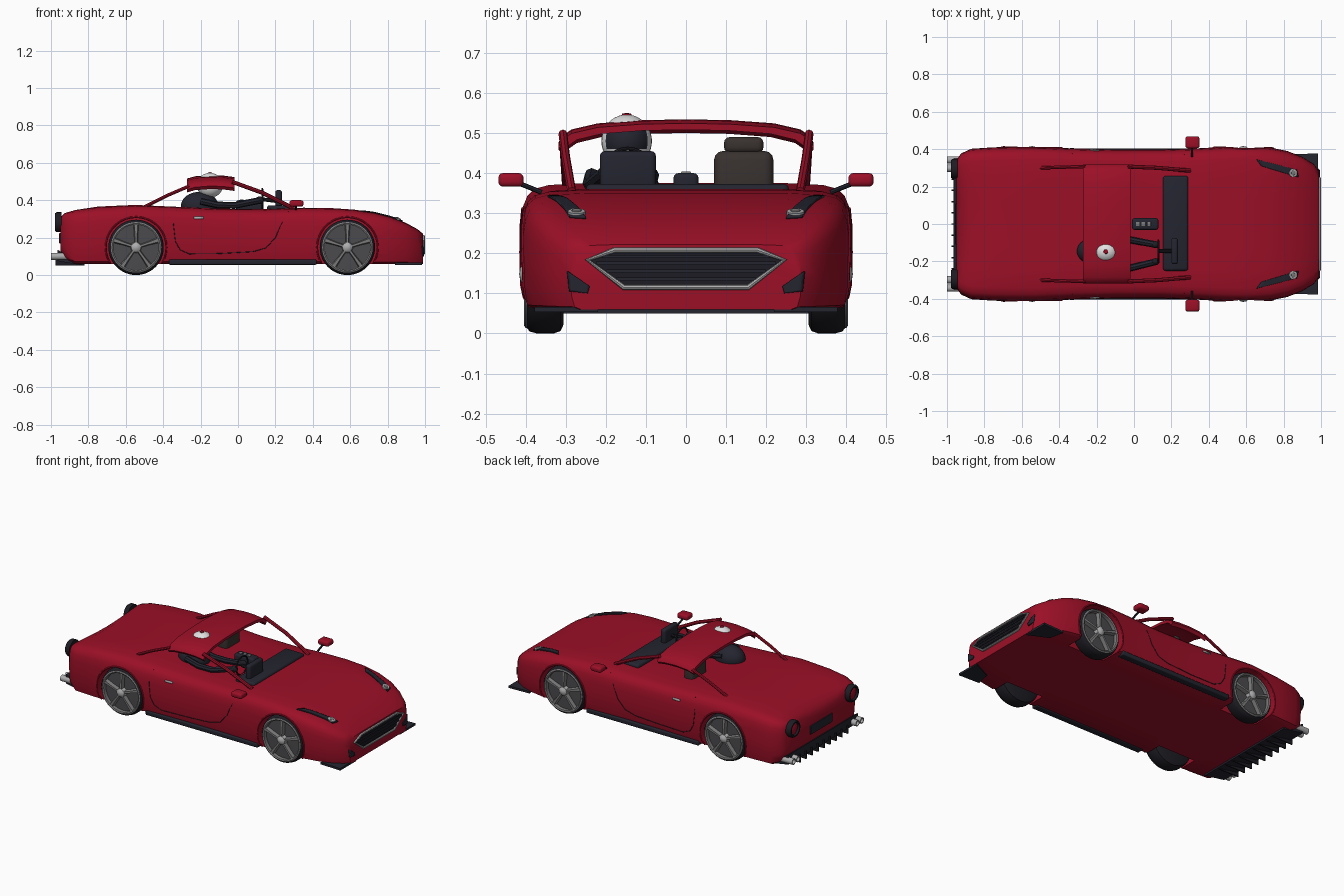
import bpy, bmesh, math
from mathutils import Vector as V
from mathutils.bvhtree import BVHTree

if "Cube" in bpy.data.objects:
    bpy.data.objects.remove(bpy.data.objects["Cube"])


def material(name, *rgb):
    m = bpy.data.materials.new(name)
    m.use_nodes = True
    m.diffuse_color = (*rgb, 1)
    m.node_tree.nodes["Principled BSDF"].inputs["Base Color"].default_value = (*rgb, 1)
    return m


red = material("deep red paint", .33, .005, .02)
dark = material("dark trim", .017, .018, .028)
black = material("tyre rubber", .012, .012, .017)
brown = material("brown leather", .04, .031, .028)
gunmetal = material("dark metal", .07, .07, .075)
grey = material("wheel metal", .2, .2, .205)
chrome = material("bright metal", .42, .42, .43)
white = material("white helmet", .75, .75, .75)


def make(name, bm, *mats):
    """Turn a bmesh into a shaded object."""
    bmesh.ops.recalc_face_normals(bm, faces=bm.faces)
    me = bpy.data.meshes.new(name)
    bm.to_mesh(me)
    bm.free()
    ob = bpy.data.objects.new(name, me)
    bpy.context.collection.objects.link(ob)
    for m in mats:
        me.materials.append(m)
    shade(ob)
    return ob


def shade(ob):
    bpy.ops.object.select_all(action='DESELECT')
    ob.select_set(True)
    bpy.context.view_layer.objects.active = ob
    bpy.ops.object.shade_smooth_by_angle(angle=math.radians(38))


def loft(bm, rings):
    """Skin closed rings of points and cap both ends."""
    rows = [[bm.verts.new(p) for p in ring] for ring in rings]
    n = len(rows[0])
    for a, b in zip(rows, rows[1:]):
        for i in range(n):
            j = (i + 1) % n
            bm.faces.new((a[i], a[j], b[j], b[i]))
    bm.faces.new(rows[0])
    bm.faces.new(rows[-1])


def lathe(name, profile, origin, axis, mat, n=40):
    """Revolve (radius, distance) pairs around an axis."""
    q = V(axis).to_track_quat('Z', 'Y')
    bm = bmesh.new()
    loft(bm, [[V(origin) + q @ V((r * math.cos(math.tau * i / n), r * math.sin(math.tau * i / n), d))
               for i in range(n)] for r, d in profile])
    return make(name, bm, mat)


def box(name, x, y, z, mat, bevel=0.0):
    """Box given as min/max pairs, with optional rounded edges."""
    bm = bmesh.new()
    bmesh.ops.create_cube(bm, size=1)
    for v in bm.verts:
        v.co = V([(lo + hi) / 2 + c * (hi - lo) for c, (lo, hi) in zip(v.co, (x, y, z))])
    if bevel:
        bmesh.ops.bevel(bm, geom=bm.edges[:], offset=bevel, segments=3, profile=.5, affect='EDGES')
    return make(name, bm, mat)


def tube(name, points, radius, mat, closed=False):
    cu = bpy.data.curves.new(name, 'CURVE')
    cu.dimensions = '3D'
    cu.bevel_depth, cu.bevel_resolution, cu.use_fill_caps = radius, 2, True
    sp = cu.splines.new('POLY')
    sp.points.add(len(points) - 1)
    for sp_pt, p in zip(sp.points, points):
        sp_pt.co = (*p, 1)
    sp.use_cyclic_u = closed
    cu.materials.append(mat)
    ob = bpy.data.objects.new(name, cu)
    bpy.context.collection.objects.link(ob)
    bpy.ops.object.select_all(action='DESELECT')
    ob.select_set(True)
    bpy.context.view_layer.objects.active = ob
    bpy.ops.object.convert(target='MESH')
    shade(bpy.context.object)


def ellipsoid(name, centre, size, mats):
    bm = bmesh.new()
    bmesh.ops.create_uvsphere(bm, u_segments=32, v_segments=20, radius=1)
    for v in bm.verts:
        v.co = V([c + a * b for c, a, b in zip(centre, v.co, size)])
    return make(name, bm, *mats)


# Body: lofted sections of x, half width, floor, top and centre dip
sections = [(-.95, .34, .13, .325, .05), (-.925, .375, .09, .345, .03), (-.87, .4, .06, .354, .01),
            (-.75, .408, .06, .366, 0), (-.55, .412, .06, .375, 0), (-.35, .403, .06, .366, 0),
            (-.1, .396, .06, .355, 0), (.15, .396, .06, .353, 0), (.35, .403, .06, .36, 0),
            (.5, .411, .06, .358, 0), (.62, .412, .06, .35, 0), (.73, .406, .06, .334, 0),
            (.82, .388, .06, .311, 0), (.9, .357, .06, .278, 0), (.96, .32, .06, .245, 0),
            (.988, .285, .06, .222, 0)]
outline = [(.5, 0), (.92, 0), (.975, .04), (1, .2), (1.005, .45), (1, .68), (.985, .82),
           (.96, .9), (.915, .955), (.83, .985), (.6, 1), (.3, 1)]
rings = []
for x, w, lo, hi, dip in sections:
    half = [(u * w, lo + (hi - lo) * t - (dip * (1 - u * u) if t > .5 and u < 1 else 0)) for u, t in outline]
    rings.append([V((x, y, z)) for y, z in half] + [V((x, 0, hi - dip))]
                 + [V((x, -y, z)) for y, z in reversed(half)])
bm = bmesh.new()
loft(bm, rings)
skin = BVHTree.FromBMesh(bm)
body = make("body", bm, red)


def drop(p, d, lift=.003):
    """Project a point onto the body along d."""
    d = V(d)
    hit = skin.ray_cast(V(p) - 2 * d, d)[0]
    return (hit if hit else V(p)) - d * lift


def plate(name, corners, d, mat, n=8):
    """Thin plate following the body inside four corners."""
    a, b, c, e = map(V, corners)
    bm = bmesh.new()
    g = [[bm.verts.new(drop(a.lerp(b, i / n).lerp(e.lerp(c, i / n), j / n), d)) for j in range(n + 1)]
         for i in range(n + 1)]
    for i in range(n):
        for j in range(n):
            bm.faces.new((g[i][j], g[i + 1][j], g[i + 1][j + 1], g[i][j + 1]))
    ob = make(name, bm, mat)
    mod = ob.modifiers.new("thickness", 'SOLIDIFY')
    mod.thickness, mod.offset = .006, 0


# Wheels and wheel wells
R = .148
for end, cx in (("front", .585), ("rear", -.545)):
    for s, side in ((-1, "near"), (1, "far")):
        tag = end + "_" + side
        hub, out = (cx, 0, R), (0, s, 0)
        cutter = lathe("well_cutter", [(.158, .27), (.158, .5)], hub, out, red, 48)
        mod = body.modifiers.new("well", 'BOOLEAN')
        mod.object, mod.operation = cutter, 'DIFFERENCE'
        bpy.context.view_layer.objects.active = body
        bpy.ops.object.modifier_apply(modifier=mod.name)
        bpy.data.objects.remove(cutter)
        lathe(tag + "_tyre", [(.05, .305), (.125, .305), (.142, .313), (R, .33), (R, .372), (.143, .39),
                              (.133, .398), (.126, .396), (.124, .37), (.05, .37)], hub, out, black, 48)
        lathe(tag + "_brake_disc", [(.124, .365), (.124, .377), (.02, .379)], hub, out, gunmetal)
        lathe(tag + "_rim", [(.121, .37), (.121, .4), (.128, .404), (.135, .4), (.133, .37)], hub, out, grey)
        lathe(tag + "_hub", [(.03, .375), (.026, .405), (.014, .414), (.002, .416)], hub, out, chrome, 24)
        bm = bmesh.new()
        for k in range(5):
            t = math.pi / 2 + k * math.tau / 5
            r, side_dir = V((math.cos(t), 0, math.sin(t))), V((-math.sin(t), 0, math.cos(t)))
            loft(bm, [[V(hub) + r * rad + side_dir * w + V((0, s * y, 0))
                       for w, y in ((-wide, .378), (wide, .378), (wide * .6, top), (-wide * .6, top))]
                      for rad, wide, top in ((.015, .009, .405), (.07, .01, .402), (.124, .015, .398))])
        make(tag + "_spokes", bm, grey)
        arc = [math.radians(a) for a in range(-30, 211, 10)]
        tube(tag + "_arch_lip", [drop((cx + .162 * math.cos(a), 0, R + .162 * math.sin(a)), (0, -s, 0), 0)
                                 for a in arc], .005, red)
shade(body)

# Parts repeated on both sides
door = [(-.33, .345), (-.345, .27), (-.335, .18), (-.31, .135), (-.26, .113), (-.1, .115), (.08, .125),
        (.15, .145), (.2, .2), (.235, .28), (.27, .34)]
for s, side in ((-1, "near"), (1, "far")):
    inward = (0, -s, 0)
    pair = lambda lo, hi: tuple(sorted((s * lo, s * hi)))
    tube(side + "_door_seam", [drop((x, 0, z), inward, 0) for x, z in door], .002, black)
    plate(side + "_door_handle", [(-.235, 0, .3), (-.185, 0, .3), (-.185, 0, .311), (-.235, 0, .311)],
          inward, chrome, 2)
    box(side + "_skirt", (-.37, .42), pair(.36, .404), (.055, .083), dark, .006)
    box(side + "_mirror", (.275, .35), pair(.405, .468), (.366, .4), red, .012)
    tube(side + "_mirror_stalk", [(.31, s * .36, .352), (.31, s * .42, .376)], .006, dark)
    plate(side + "_headlight", [(.655, s * .345, 0), (.87, s * .29, 0), (.88, s * .25, 0), (.68, s * .31, 0)],
          (0, 0, -1), dark)
    lamp = drop((.85, s * .273, 0), (0, 0, -1))
    lathe(side + "_lamp_ring", [(.022, -.01), (.022, .006), (.016, .007)], lamp, (.3, 0, 1), chrome, 20)
    lathe(side + "_lamp_lens", [(.015, 0), (.012, .009), (.002, .011)], lamp, (.3, 0, 1), grey, 20)
    plate(side + "_nose_intake", [(0, s * .295, .155), (0, s * .24, .118), (0, s * .245, .1), (0, s * .29, .105)],
          (-1, 0, 0), dark)
    bm = bmesh.new()
    corner = [(.84, .372), (.985, .378), (.985, .22), (.86, .28)]
    loft(bm, [[V((x, s * y, z)) for x, y in corner] for z in (.053, .066)])
    make(side + "_splitter", bm, dark)
    tail = (-.945, s * .295, .283)
    lathe(side + "_tail_lamp_ring", [(.053, 0), (.053, .025), (.047, .034), (.039, .034), (.037, .02)],
          tail, (-1, 0, 0), black)
    lathe(side + "_tail_lamp", [(.036, 0), (.036, .022), (.02, .03), (.002, .032)], tail, (-1, 0, 0), red)
    for k, y in enumerate((.298, .343)):
        lathe(side + "_exhaust_" + str(k), [(.019, 0), (.019, .1), (.014, .1), (.013, .07)],
              (-.9, s * y, .1), (-1, 0, 0), chrome, 24)
    tube(side + "_front_pillar", [(-.03, s * .307, .498), (.13, s * .3, .44), (.3, s * .285, .355)], .011, red)
    tube(side + "_rear_pillar", [(-.26, s * .307, .476), (-.38, s * .304, .425), (-.5, s * .3, .365)], .009, red)

# Roof band
arch = [(-.318, .474), (-.31, .49), (-.285, .507), (-.22, .522), (-.11, .53), (0, .532)]
arch += [(-y, z) for y, z in reversed(arch[:-1])]
bm = bmesh.new()
loft(bm, [[V((x, y, z + dz)) for y, z in arch] + [V((x, y * .955, z + dz - .016)) for y, z in reversed(arch)]
          for x, dz in ((-.272, -.016), (-.23, -.004), (-.15, .002), (-.08, 0), (-.02, -.008))])
make("roof", bm, red)

# Grille
hexagon = [(.155, .115), (.245, .183), (.178, .208)]
hexagon += [(-y, z) for y, z in reversed(hexagon)]
bm = bmesh.new()
loft(bm, [[V((x, y, z)) for y, z in hexagon] for x in (.984, .991)])
make("grille_panel", bm, black)
tube("grille_frame", [(.992, y, z) for y, z in hexagon], .007, chrome, True)
for k, (z, w) in enumerate(((.135, .175), (.155, .2), (.175, .225), (.192, .21))):
    box("grille_slat_" + str(k), (.988, .996), (-w, w), (z - .004, z + .004), dark)

# Tail: diffuser, fins and plate recess
bm = bmesh.new()
loft(bm, [[V((x, y, z)) for x, z in ((-.965, .135), (-.965, .075), (-.82, .05), (-.82, .075), (-.9, .1))]
          for y in (-.35, .35)])
make("diffuser", bm, dark)
for k in range(-4, 5):
    box("diffuser_fin_" + str(k + 4), (-.975, -.83), (k * .06 - .004, k * .06 + .004), (.05, .1), black)
box("plate_recess", (-.956, -.94), (-.11, .11), (.17, .225), dark, .003)

# Cabin
box("dashboard", (.155, .29), (-.25, .257), (.33, .373), dark, .014)
box("instrument_pod", (.2, .235), (-.215, -.075), (.35, .455), dark, .013)
box("console", (-.01, .13), (-.031, .031), (.34, .4), dark, .012)
for k in range(3):
    box("console_button_" + str(k), (.01 + k * .03, .03 + k * .03), (-.012, .012), (.39, .404), grey, .003)
tube("steering_wheel", [(.13, -.145 + .058 * math.cos(a * math.tau / 32), .405 + .056 * math.sin(a * math.tau / 32))
                        for a in range(32)], .005, black, True)
tube("steering_column", [(.13, -.145, .405), (.21, -.145, .395)], .01, black)
box("passenger_seat", (-.2, -.13), (.07, .218), (.32, .455), brown, .022)
box("passenger_headrest", (-.19, -.145), (.095, .193), (.45, .49), brown, .014)

# Driver
ellipsoid("driver_torso", (-.205, -.145, .37), (.1, .075, .075), [dark])
for k, y in enumerate((-.235, -.085)):
    tube("driver_arm_" + str(k), [(-.2, y, .395), (-.11, y - .005, .375), (-.02, y, .372), (.12, y * .6 - .06, .4)],
         .018, dark)
    ellipsoid("driver_glove_" + str(k), (.115, y * .6 - .06, .4), (.022, .018, .02), [black])
helmet = ellipsoid("helmet", (-.15, -.148, .48), (.07, .063, .066), [white, dark])
for f in helmet.data.polygons:
    if f.normal.x > .45 and .46 < f.center.z < .512:
        f.material_index = 1
lathe("helmet_button", [(.013, 0), (.011, .005), (.002, .007)], (-.15, -.148, .543), (0, 0, 1), red, 20)
